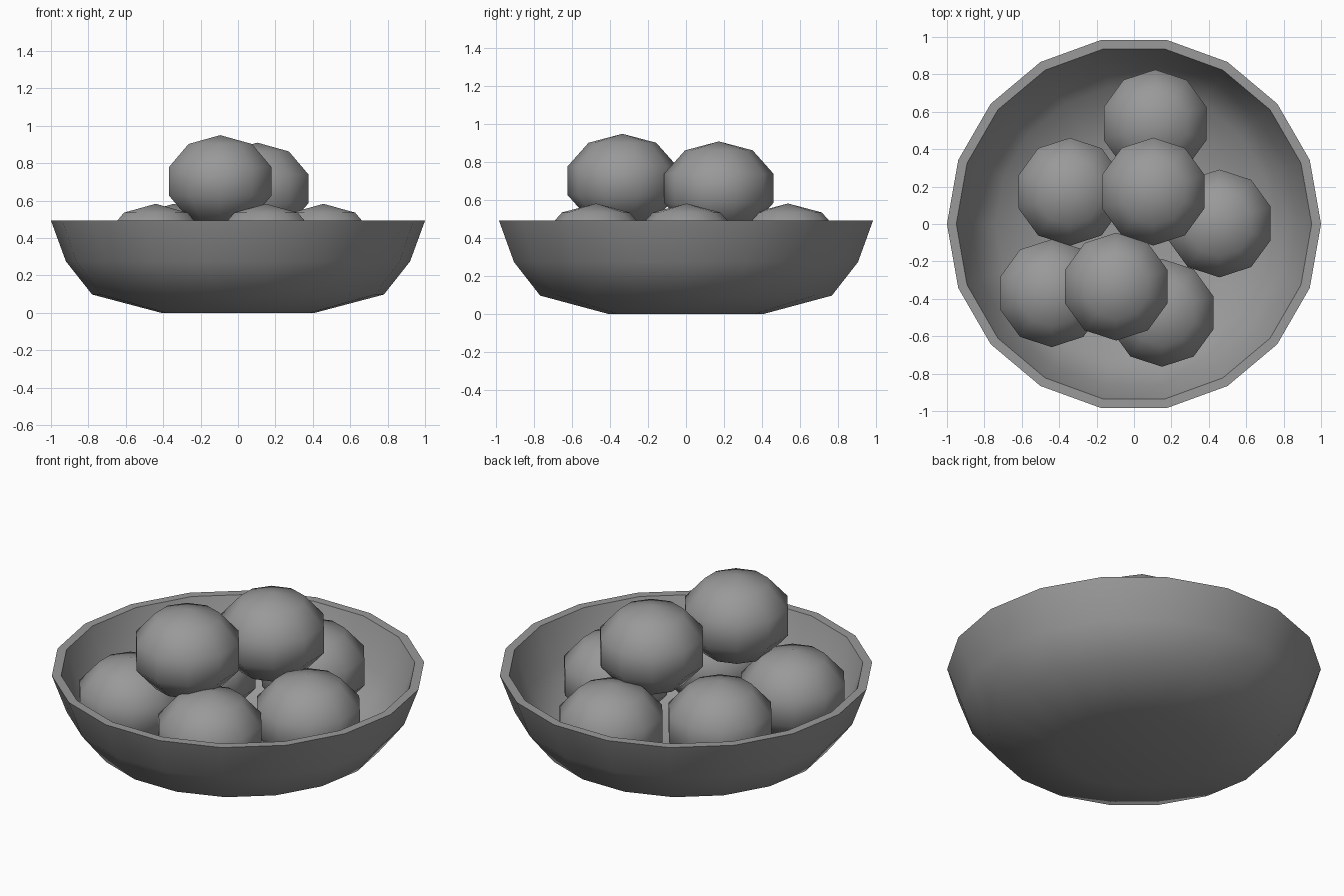
import bpy
from math import sin, cos, pi, radians

if "Cube" in bpy.data.objects:
    bpy.data.objects.remove(bpy.data.objects["Cube"])

grey = bpy.data.materials.new("grey")
grey.diffuse_color = (0.32, 0.32, 0.32, 1)
grey.use_nodes = True
grey.node_tree.nodes["Principled BSDF"].inputs["Base Color"].default_value = grey.diffuse_color


def lathe(name, profile, sides, start=0.0, loc=(0, 0, 0)):
    """Revolve (radius, z) points about z; radius 0 makes a pole."""
    verts, rings, faces = [], [], []
    for r, z in profile:
        n = 1 if r == 0 else sides
        rings.append([len(verts) + i for i in range(n)])
        for i in range(n):
            a = start + 2 * pi * i / sides
            verts.append((r * cos(a), r * sin(a), z))
    for lo, hi in zip(rings, rings[1:]):
        for i in range(sides):
            j = (i + 1) % sides
            quad = [lo[i % len(lo)], lo[j % len(lo)], hi[j % len(hi)], hi[i % len(hi)]]
            faces.append(list(dict.fromkeys(quad)))
    mesh = bpy.data.meshes.new(name)
    mesh.from_pydata(verts, [], faces)
    mesh.materials.append(grey)
    obj = bpy.data.objects.new(name, mesh)
    obj.location = loc
    bpy.context.collection.objects.link(obj)
    bpy.ops.object.select_all(action='DESELECT')
    obj.select_set(True)
    bpy.context.view_layer.objects.active = obj
    bpy.ops.object.shade_smooth_by_angle(angle=radians(60))
    return obj


# Bowl: outer wall up, flat rim, inner wall down to a thin floor
outer = [(0, 0), (0.41, 0), (0.78, 0.098), (0.92, 0.275), (1.0, 0.493)]
inner = [(r * 0.95, max(z, 0.004)) for r, z in reversed(outer)]
lathe("bowl", outer + inner, 18)

# Fruit: slightly squashed ten-sided balls, five below and two on top
R, H = 0.303, 0.247
ball = [(0 if k in (0, 5) else R * sin(pi * k / 5), -H * cos(pi * k / 5)) for k in range(6)]
centres = [(0.113, 0.537, 0.336), (-0.343, 0.172, 0.336), (0.457, 0.003, 0.336),
           (-0.44, -0.37, 0.336), (0.15, -0.475, 0.336),
           (0.103, 0.173, 0.663), (-0.095, -0.335, 0.703)]
for i, c in enumerate(centres):
    lathe(f"fruit_{i + 1}", ball, 10, pi / 2, c)
